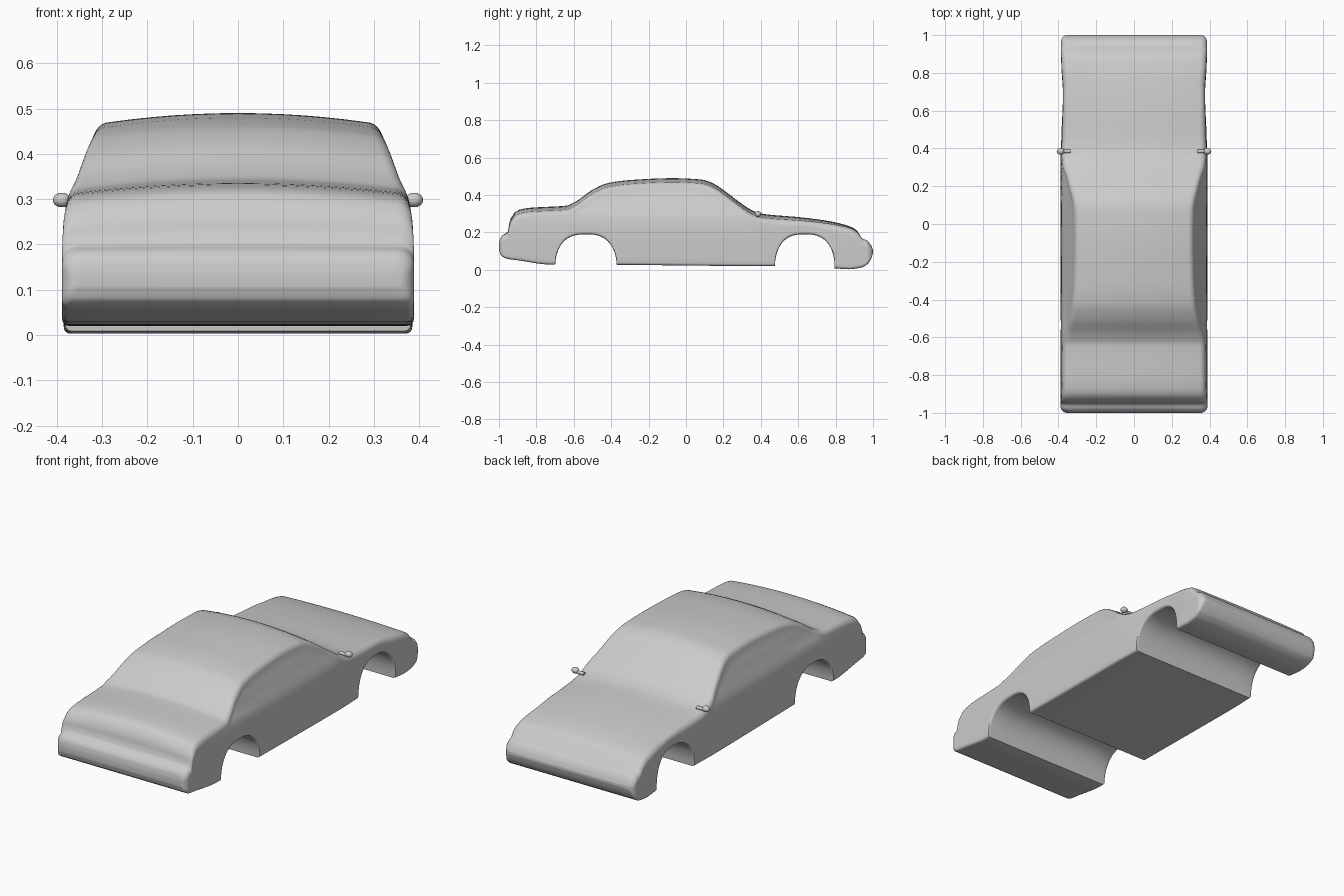
import bpy, bmesh, math
from mathutils import Matrix

if "Cube" in bpy.data.objects:
    bpy.data.objects.remove(bpy.data.objects["Cube"])


def curve(pts):
    """Monotone smooth interpolation through (position, value) points."""
    n = len(pts)
    d = [(pts[i+1][1]-pts[i][1]) / (pts[i+1][0]-pts[i][0]) for i in range(n-1)]
    m = [d[0]] + [2*a*b/(a+b) if a*b > 0 else 0 for a, b in zip(d, d[1:])] + [d[-1]]

    def f(x):
        x = min(max(x, pts[0][0]), pts[-1][0])
        i = 0
        while i < n-2 and x > pts[i+1][0]:
            i += 1
        h = pts[i+1][0]-pts[i][0]
        s = (x-pts[i][0])/h
        return ((2*s**3-3*s*s+1)*pts[i][1] + (s**3-2*s*s+s)*h*m[i]
                + (3*s*s-2*s**3)*pts[i+1][1] + (s**3-s*s)*h*m[i+1])
    return f


# Centre-line silhouette: trunk, roof, windscreen, hood, bumper
top = curve([(-1, .14), (-.995, .165), (-.98, .185), (-.952, .205), (-.943, .26), (-.925, .30),
             (-.89, .322), (-.83, .332), (-.64, .343), (-.59, .365), (-.5, .428), (-.42, .463),
             (-.3, .48), (-.07, .49), (.08, .483), (.14, .465), (.2, .427), (.3, .352),
             (.36, .315), (.42, .298), (.6, .282), (.75, .263), (.86, .238), (.91, .215),
             (.94, .17), (.97, .155), (.99, .13), (1, .105)])
floor = curve([(-1, .105), (-.99, .078), (-.96, .06), (-.9, .051), (-.72, .028), (-.6, .03),
               (-.36, .027), (.47, .02), (.6, .02), (.8, .008), (.87, .003), (.93, .01),
               (.97, .03), (.99, .06), (1, .09)])
# Half width by height, and its change along the length
width_z = curve([(0, .388), (.15, .389), (.24, .386), (.29, .378), (.33, .36), (.40, .334), (.47, .30)])
width_y = curve([(-1, 1), (-.8, 1.0), (-.3, 1.0), (.3, 1.0), (.5, .985), (.7, .97), (.85, .99), (1, .995)])
ARCHES = [(-.535, .165), (.635, .16)]


def bottom(y):
    z = floor(y)
    for c, r in ARCHES:
        u = abs(y-c)/r
        if u < 1:
            z = max(z, .19*(1-u**2.6)**(1/2.4))
    return z


def half_section(y):
    """Points from bottom centre round the side to top centre."""
    b, t = bottom(y), top(y)
    crown = .02*min(1, max(0, (t-.18)/.12))
    h = t-crown-b
    r, rb = min(.035, .4*h), min(.014, .2*h)
    e = max(0, abs(y)-.965)/.035
    inset = .035*(1-math.sqrt(max(0, 1-e*e)))

    def w(z):
        return width_z(z)*width_y(y)-inset
    pts = []
    for i in range(5):
        pts.append(((w(b)-rb)*i/4, b))
    for i in range(1, 4):
        a = math.pi/2*i/4
        pts.append((w(b)-rb+rb*math.sin(a), b+rb*(1-math.cos(a))))
    z0, z1 = b+rb, t-crown-r
    for i in range(13):
        z = z0+(z1-z0)*i/12
        pts.append((w(z), z))
    for i in range(1, 7):
        a = math.pi/2*i/6
        pts.append((w(z1)-r+r*math.cos(a), z1+r*math.sin(a)))
    xe = pts[-1][0]
    for i in range(1, 7):
        x = xe*(1-i/6)
        pts.append((x, t-crown*(x/xe)**2))
    return pts


def finish(bm, name):
    bmesh.ops.recalc_face_normals(bm, faces=bm.faces)
    me = bpy.data.meshes.new(name)
    bm.to_mesh(me)
    bm.free()
    ob = bpy.data.objects.new(name, me)
    bpy.context.collection.objects.link(ob)
    bpy.ops.object.select_all(action='DESELECT')
    ob.select_set(True)
    bpy.context.view_layer.objects.active = ob
    bpy.ops.object.shade_smooth_by_angle(angle=math.radians(50))
    return ob


# Stations along the car, denser at the ends and around the wheel arches
ys = {round(-.94+1.88*i/80, 4) for i in range(81)}
for i in range(17):
    e = 1-.06*(1-math.sin(math.pi/2*i/16))
    ys |= {round(e, 4), round(-e, 4)}
for c, r in ARCHES:
    ys = {y for y in ys if abs(y-c) > r+.006}
    ys |= {round(c-r*math.cos(math.pi*i/36), 4) for i in range(37)}
    ys |= {round(c-r-.003, 4), round(c+r+.003, 4)}

# Car body shell
bm = bmesh.new()
rings = []
for y in sorted(ys):
    half = half_section(y)
    full = half + [(-x, z) for x, z in half[-2:0:-1]]
    rings.append([bm.verts.new((x, y, z)) for x, z in full])
for a, b in zip(rings, rings[1:]):
    for i in range(len(a)):
        j = (i+1) % len(a)
        bm.faces.new((a[i], a[j], b[j], b[i]))
bm.faces.new(rings[0])
bm.faces.new(rings[-1])
finish(bm, "car_body")

# Door mirrors on short stalks
for side, label in ((-1, "left"), (1, "right")):
    bm = bmesh.new()
    bmesh.ops.create_uvsphere(bm, u_segments=20, v_segments=12, radius=1,
                              matrix=Matrix.Translation((side*.389, .385, .298))
                              @ Matrix.Diagonal((.02, .017, .016, 1)))
    bmesh.ops.create_cone(bm, cap_ends=True, segments=12, radius1=.009, radius2=.009, depth=.05,
                          matrix=Matrix.Translation((side*.36, .385, .292))
                          @ Matrix.Rotation(math.pi/2, 4, 'Y'))
    finish(bm, label + "_mirror")
